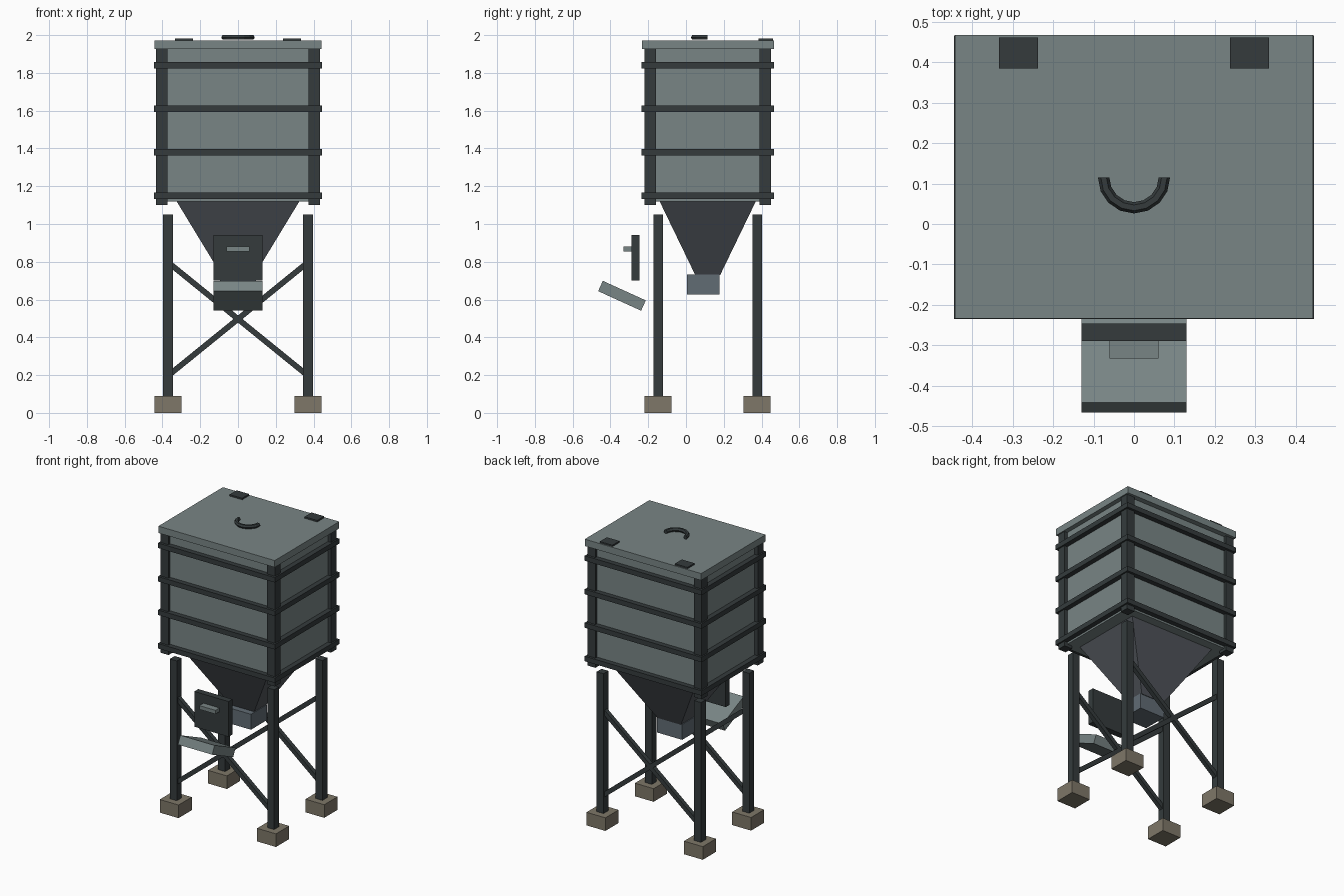
import bpy, bmesh, math
from mathutils import Matrix, Vector

if "Cube" in bpy.data.objects:
    bpy.data.objects.remove(bpy.data.objects["Cube"])

CY = 0.115  # centre of the bin in y


def mat(name, rgb):
    m = bpy.data.materials.new(name)
    m.diffuse_color = (*rgb, 1)
    m.use_nodes = True
    m.node_tree.nodes["Principled BSDF"].inputs["Base Color"].default_value = m.diffuse_color
    return m


PANEL = mat("panel_grey", (0.19, 0.235, 0.235))
DARK = mat("dark_steel", (0.035, 0.044, 0.046))
CONE = mat("hopper_grey", (0.085, 0.095, 0.11))
SPOUT = mat("spout_grey", (0.12, 0.15, 0.175))
STONE = mat("concrete", (0.21, 0.185, 0.14))


def finish(name, bm, material):
    bmesh.ops.recalc_face_normals(bm, faces=bm.faces)
    me = bpy.data.meshes.new(name)
    bm.to_mesh(me)
    bm.free()
    me.materials.append(material)
    ob = bpy.data.objects.new(name, me)
    bpy.context.collection.objects.link(ob)
    return ob


def box(name, center, size, material, rot=None):
    bm = bmesh.new()
    bmesh.ops.create_cube(bm, size=1)
    bm.transform(Matrix.Diagonal((*size, 1)))
    ob = finish(name, bm, material)
    ob.location = center
    if rot:
        ob.rotation_euler = rot
    return ob


# bin body and lid
box("bin_body", (0, CY, 1.525), (0.82, 0.632, 0.81), PANEL)
box("lid", (0, 0.117, 1.949), (0.884, 0.70, 0.047), PANEL)

# corner posts, legs and footings
for sx, xn in ((-1, "left"), (1, "right")):
    for sy, yn in ((-1, "front"), (1, "back")):
        tag = f"{yn}_{xn}"
        box(f"corner_post_{tag}", (sx * 0.404, CY + sy * 0.304, 1.513), (0.06, 0.06, 0.826), DARK)
        box(f"leg_{tag}", (sx * 0.37, CY + sy * 0.262, 0.565), (0.052, 0.052, 0.97), DARK)
        box(f"footing_{tag}", (sx * 0.37, CY + sy * 0.262, 0.045), (0.143, 0.143, 0.09), STONE)

# stiffening bands around the bin
for i, z in enumerate((1.15, 1.38, 1.61, 1.84)):
    for s, n in ((-1, "front"), (1, "back")):
        box(f"band_{n}_{i}", (0, CY + s * 0.333, z), (0.888, 0.034, 0.034), DARK)
    for s, n in ((-1, "left"), (1, "right")):
        box(f"band_{n}_{i}", (s * 0.427, CY, z), (0.034, 0.632, 0.034), DARK)

# crossed braces between the legs, front and back
for sy, yn in ((-1, "front"), (1, "back")):
    for s, n in ((-1, "rising"), (1, "falling")):
        box(f"brace_{yn}_{n}", (0, CY + sy * 0.262, 0.497), (math.hypot(0.74, 0.6), 0.03, 0.03),
            DARK, (0, s * math.atan2(0.6, 0.74), 0))

# tapered hopper under the bin
bm = bmesh.new()
rings = []
for hx, hy, z in ((0.088, 0.066, 0.73), (0.328, 0.257, 1.125)):
    rings.append([bm.verts.new((x * hx, CY + y * hy, z))
                  for x, y in ((-1, -1), (1, -1), (1, 1), (-1, 1))])
for i in range(4):
    j = (i + 1) % 4
    bm.faces.new((rings[0][i], rings[0][j], rings[1][j], rings[1][i]))
for r in rings:
    bm.faces.new(r)
finish("hopper_cone", bm, CONE)

# outlet, gate and chute
box("outlet_spout", (0, 0.091, 0.68), (0.19, 0.172, 0.106), SPOUT)
box("slide_gate", (0, -0.267, 0.821), (0.26, 0.043, 0.242), DARK)
box("gate_handle", (0, -0.309, 0.867), (0.122, 0.046, 0.026), PANEL)
box("discharge_chute", (0, -0.339, 0.62), (0.26, 0.25, 0.06), PANEL, (-math.radians(24.5), 0, 0))

# lid hinges
for s, n in ((-1, "left"), (1, "right")):
    box(f"hinge_{n}", (s * 0.285, 0.422, 1.975), (0.096, 0.076, 0.016), DARK)

# half-ring lid handle lying flat
bm = bmesh.new()
SEG, SIDES = 8, 6
rings = []
for i in range(SEG + 1):
    a = math.pi + math.pi * i / SEG
    out = Vector((math.cos(a), math.sin(a), 0))
    ring = []
    for k in range(SIDES):
        b = 2 * math.pi * k / SIDES
        p = out * (0.075 + 0.014 * math.cos(b))
        ring.append(bm.verts.new((p.x, CY + p.y, 1.988 + 0.014 * math.sin(b))))
    rings.append(ring)
for r0, r1 in zip(rings, rings[1:]):
    for k in range(SIDES):
        j = (k + 1) % SIDES
        bm.faces.new((r0[k], r0[j], r1[j], r1[k]))
bm.faces.new(rings[0])
bm.faces.new(rings[-1])
finish("lid_handle", bm, DARK)
